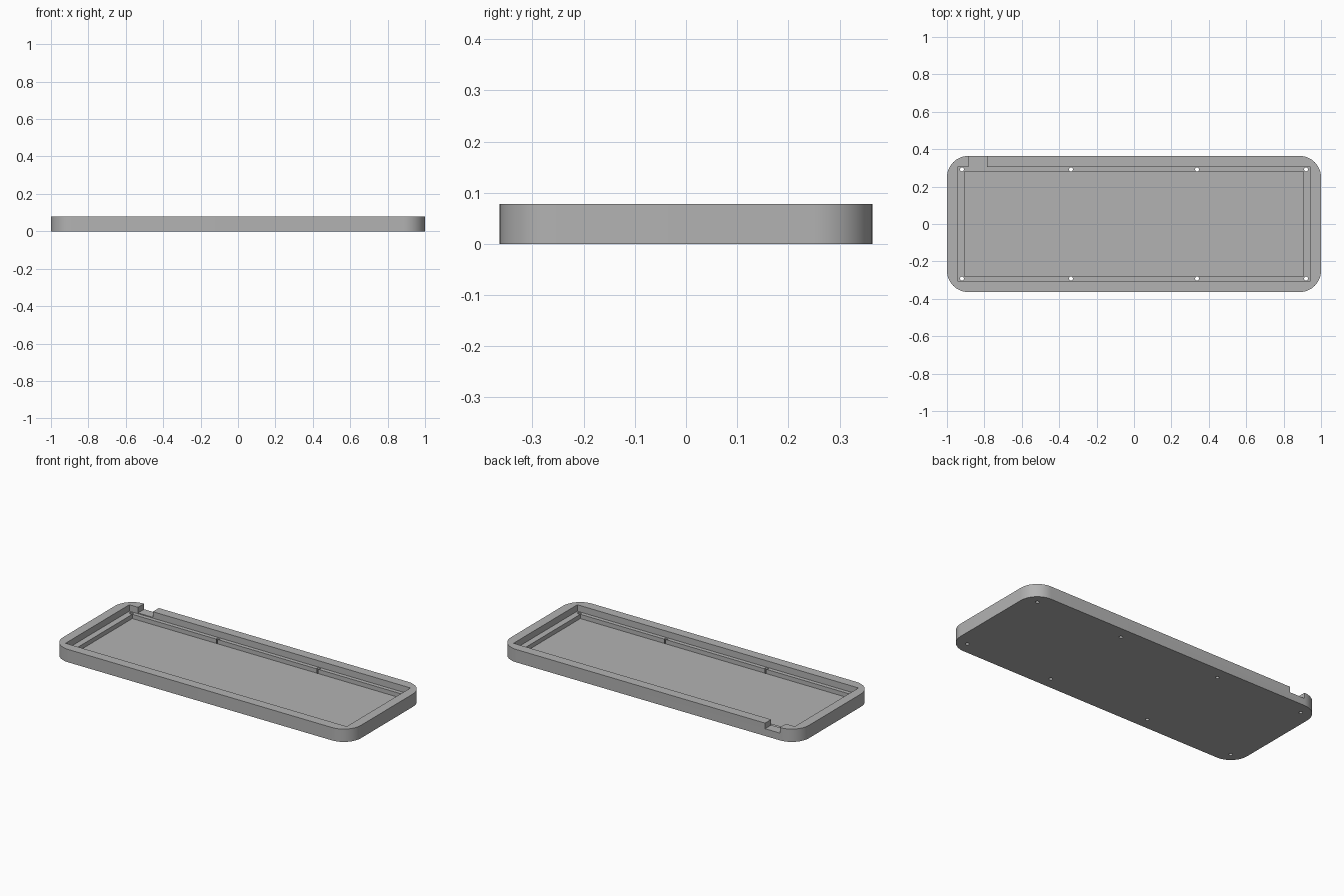
import bpy, bmesh, math

cube = bpy.data.objects.get("Cube")
if cube:
    bpy.data.objects.remove(cube, do_unlink=True)

HX, HY, H, R = 1.0, 0.364, 0.078, 0.115
FLOOR, LEDGE, NOTCH = 0.013, 0.039, 0.044

grey = bpy.data.materials.new("plain grey")
grey.use_nodes = True
colour = (0.45, 0.45, 0.45, 1)
grey.diffuse_color = colour
grey.node_tree.nodes["Principled BSDF"].inputs["Base Color"].default_value = colour


def prism(name, points, z0, z1):
    """Extrude a flat outline from z0 to z1."""
    bm = bmesh.new()
    face = bm.faces.new([bm.verts.new((x, y, z0)) for x, y in points])
    ext = bmesh.ops.extrude_face_region(bm, geom=[face])
    for v in ext["geom"]:
        if isinstance(v, bmesh.types.BMVert):
            v.co.z = z1
    bmesh.ops.recalc_face_normals(bm, faces=bm.faces)
    mesh = bpy.data.meshes.new(name)
    bm.to_mesh(mesh)
    bm.free()
    mesh.materials.append(grey)
    obj = bpy.data.objects.new(name, mesh)
    bpy.context.collection.objects.link(obj)
    return obj


def box(x0, x1, y0, y1):
    return [(x0, y0), (x1, y0), (x1, y1), (x0, y1)]


def circle(cx, cy, r, n, start=0.0, sweep=math.tau, ends=0):
    return [(cx + r * math.cos(start + sweep * i / n),
             cy + r * math.sin(start + sweep * i / n)) for i in range(n + ends)]


# Rounded tray body
outline = []
for i, (sx, sy) in enumerate([(1, 1), (-1, 1), (-1, -1), (1, -1)]):
    outline += circle(sx * (HX - R), sy * (HY - R), R, 16, i * math.pi / 2, math.pi / 2, 1)
tray = prism("tray_case", outline, 0, H)

# Upper pocket, lower pocket and cable notch
cutters = [
    prism("upper_pocket_cutter", box(-0.944, 0.944, -0.306, 0.306), LEDGE, H + 0.1),
    prism("lower_pocket_cutter", box(-0.907, 0.907, -0.282, 0.282), FLOOR, H + 0.1),
    prism("cable_notch_cutter", box(-0.885, -0.786, 0.25, HY + 0.1), NOTCH, H + 0.1),
]

# Screw holes through the ledge
for x in (-0.92, -0.337, 0.337, 0.92):
    for y in (-0.292, 0.292):
        cutters.append(prism("screw_hole_cutter", circle(x, y, 0.0105, 20), -0.1, H + 0.1))

for cutter in cutters:
    cutter.hide_render = True
    mod = tray.modifiers.new(cutter.name, "BOOLEAN")
    mod.operation = "DIFFERENCE"
    mod.solver = "EXACT"
    mod.object = cutter

# Bake the cuts, drop the cutters and smooth the round corners
bpy.ops.object.select_all(action="DESELECT")
bpy.context.view_layer.objects.active = tray
tray.select_set(True)
for mod in list(tray.modifiers):
    bpy.ops.object.modifier_apply(modifier=mod.name)
for cutter in cutters:
    bpy.data.objects.remove(cutter, do_unlink=True)
bpy.ops.object.shade_smooth_by_angle(angle=math.radians(30))
